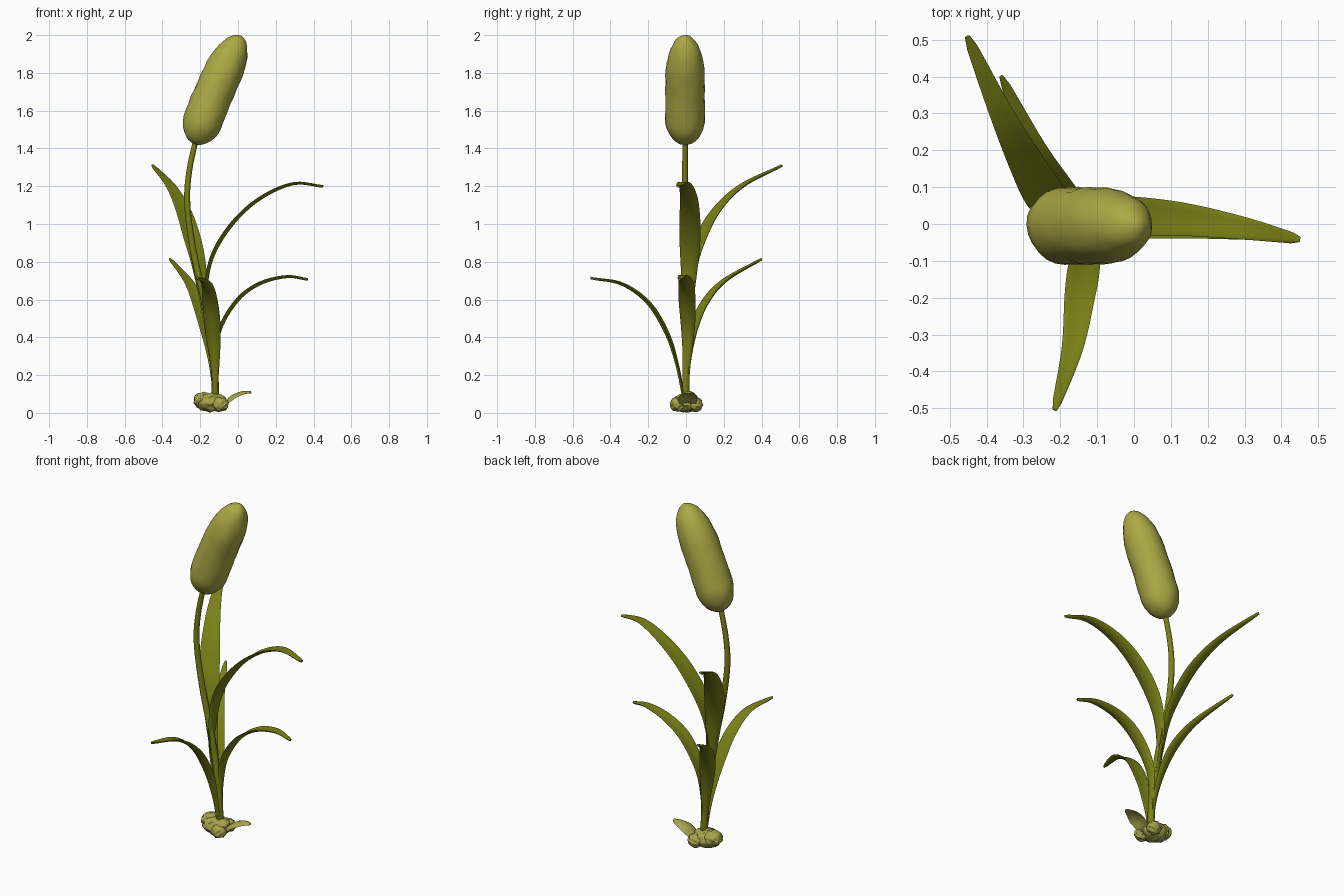
import bpy
import bmesh
import math
from mathutils import Vector, noise

cube = bpy.data.objects.get("Cube")
if cube:
    bpy.data.objects.remove(cube, do_unlink=True)


def material(name, rgb):
    m = bpy.data.materials.new(name)
    m.use_nodes = True
    m.diffuse_color = (*rgb, 1)
    m.node_tree.nodes["Principled BSDF"].inputs["Base Color"].default_value = (*rgb, 1)
    return m


LEAF = material("leaf green", (0.195, 0.215, 0.008))
HEAD = material("khaki seed", (0.42, 0.40, 0.06))
ROOT = material("pale root", (0.39, 0.37, 0.07))


def finish(name, bm, mat, angle=50):
    bmesh.ops.recalc_face_normals(bm, faces=bm.faces)
    me = bpy.data.meshes.new(name)
    bm.to_mesh(me)
    bm.free()
    me.materials.append(mat)
    ob = bpy.data.objects.new(name, me)
    bpy.context.collection.objects.link(ob)
    bpy.ops.object.select_all(action='DESELECT')
    ob.select_set(True)
    bpy.context.view_layer.objects.active = ob
    bpy.ops.object.shade_smooth_by_angle(angle=math.radians(angle))


def smooth_path(points, per=7):
    """Catmull-Rom curve through the given points."""
    p = [Vector(q) for q in points]
    p = [2 * p[0] - p[1]] + p + [2 * p[-1] - p[-2]]
    out = []
    for i in range(1, len(p) - 2):
        a, b, c, d = p[i - 1:i + 3]
        for k in range(per):
            t = k / per
            out.append(0.5 * (2 * b + (c - a) * t + (2 * a - 5 * b + 4 * c - d) * t ** 2
                              + (3 * b - a - 3 * c + d) * t ** 3))
    return out + [p[-2]]


def skin(bm, rings):
    """Join closed rings of points into a capped tube."""
    loops = [[bm.verts.new(v) for v in r] for r in rings]
    n = len(loops[0])
    for a, b in zip(loops, loops[1:]):
        for i in range(n):
            bm.faces.new((a[i], a[(i + 1) % n], b[(i + 1) % n], b[i]))
    bm.faces.new(loops[0][::-1])
    bm.faces.new(loops[-1])


def tangents(path):
    last = len(path) - 1
    return [(path[min(i + 1, last)] - path[max(i - 1, 0)]).normalized()
            for i in range(last + 1)]


def leaf(name, points, width, mat=LEAF, base=0.3, thick=0.007, cup=0.012):
    """Blade with a shallow channel, narrow at the base and rounded at the tip."""
    path = smooth_path(points)
    flat = path[-1] - path[0]
    side = Vector((-flat.y, flat.x, 0)).normalized()
    rings = []
    for i, (p, t) in enumerate(zip(path, tangents(path))):
        u = i / (len(path) - 1)
        rise = min(1, u / 0.5)
        w = width * (base + (1 - base) * rise * rise * (3 - 2 * rise))
        taper = 1 - 0.78 * max(0, (u - 0.5) / 0.5) ** 1.6
        w *= taper * (0.6 if i == len(path) - 1 else 1)
        s = (side - t * side.dot(t)).normalized()
        up = t.cross(s)
        if up.z < 0:
            up = -up
        ring = []
        for k in range(12):
            a = math.tau * k / 12
            c = math.cos(a)
            fold = cup * w / width * (c * c - 0.5)
            ring.append(p + s * c * w / 2 + up * (math.sin(a) * thick + fold))
        rings.append(ring)
    bm = bmesh.new()
    skin(bm, rings)
    finish(name, bm, mat)


def spindle(name, path, radii, mat, sides=16, rough=0.0):
    """Round body along a path with a radius at each point."""
    rings = []
    for p, t, r in zip(path, tangents(path), radii):
        s = Vector((0, 1, 0))
        s = (s - t * s.dot(t)).normalized()
        q = t.cross(s)
        ring = []
        for k in range(sides):
            a = math.tau * k / sides
            d = s * math.cos(a) + q * math.sin(a)
            v = p + d * r
            ring.append(v + d * rough * noise.noise(v * 20))
        rings.append(ring)
    bm = bmesh.new()
    skin(bm, rings)
    finish(name, bm, mat)


# Stem
stem = smooth_path([(-0.118, 0, 0.06), (-0.13, 0, 0.3), (-0.175, 0, 0.58), (-0.235, 0, 0.85),
                    (-0.268, -0.005, 1.1), (-0.258, -0.005, 1.28), (-0.215, -0.005, 1.48)])
spindle("stem", stem, [0.020 - 0.006 * i / len(stem) for i in range(len(stem))], LEAF, 12)

# Seed head: long rounded body, slimmer towards the top
low, high = Vector((-0.228, -0.005, 1.422)), Vector((0.016, -0.005, 1.996))
body, radii = [], []
for i in range(25):
    u = (1 - math.cos(math.pi * i / 24)) / 2
    body.append(low.lerp(high, u) + Vector((-0.014, 0, 0.003)) * math.sin(math.pi * u))
    end = min(1, u / 0.24, (1 - u) / 0.36)
    radii.append(max(0.008, (0.107 - 0.006 * u) * math.sqrt(1 - (1 - end) ** 2)))
spindle("seed_head", body, radii, HEAD, 24, 0.005)

# Leaves
leaf("front_leaf", [(-0.12, -0.01, 0.07), (-0.123, -0.045, 0.25), (-0.133, -0.1, 0.42),
                    (-0.148, -0.2, 0.585), (-0.168, -0.34, 0.685), (-0.215, -0.505, 0.715)], 0.088)
leaf("lower_left_leaf", [(-0.115, 0, 0.07), (-0.117, 0.005, 0.28), (-0.095, 0.01, 0.45),
                         (0, 0.005, 0.605), (0.12, 0, 0.69), (0.26, -0.015, 0.724),
                         (0.37, -0.035, 0.708)], 0.09)
leaf("upper_left_leaf", [(-0.125, 0, 0.2), (-0.17, 0.005, 0.5), (-0.165, 0.015, 0.72),
                         (-0.115, 0.02, 0.88), (0, 0.02, 1.04), (0.14, 0.012, 1.153),
                         (0.3, -0.012, 1.217), (0.45, -0.042, 1.2)], 0.112)
leaf("lower_back_leaf", [(-0.12, 0, 0.07), (-0.14, 0.015, 0.28), (-0.175, 0.05, 0.46),
                         (-0.215, 0.11, 0.595), (-0.27, 0.21, 0.705), (-0.36, 0.4, 0.815)], 0.088)
leaf("upper_back_leaf", [(-0.125, 0, 0.2), (-0.175, 0.015, 0.55), (-0.21, 0.04, 0.78),
                         (-0.25, 0.09, 0.94), (-0.295, 0.17, 1.08), (-0.36, 0.3, 1.205),
                         (-0.452, 0.508, 1.31)], 0.11)

# Crumpled root lumps: centre and half sizes
lumps = [((-0.14, 0, 0.054), (0.085, 0.07, 0.052)),
         ((-0.185, 0.01, 0.066), (0.052, 0.055, 0.045)),
         ((-0.095, -0.045, 0.045), (0.045, 0.04, 0.04)),
         ((-0.1, 0.05, 0.045), (0.045, 0.04, 0.04))]
for n, (centre, size) in enumerate(lumps, 1):
    bm = bmesh.new()
    bmesh.ops.create_icosphere(bm, subdivisions=4, radius=1)
    for v in bm.verts:
        crease = 1 - abs(noise.noise(v.co * 1.5 + Vector((n * 3, 0, 0)))) * 2
        k = 0.84 + 0.2 * crease
        v.co = Vector(centre) + Vector(a * b for a, b in zip(v.co, size)) * k
        v.co.z = max(0, v.co.z)
    finish(f"root_lump_{n}", bm, ROOT)

# Curled root scale
leaf("root_scale", [(-0.1, 0.005, 0.035), (-0.06, 0.008, 0.055), (-0.02, 0.01, 0.085),
                    (0.025, 0.015, 0.103), (0.07, 0.015, 0.108)],
     0.1, ROOT, base=0.75, thick=0.006, cup=-0.016)
